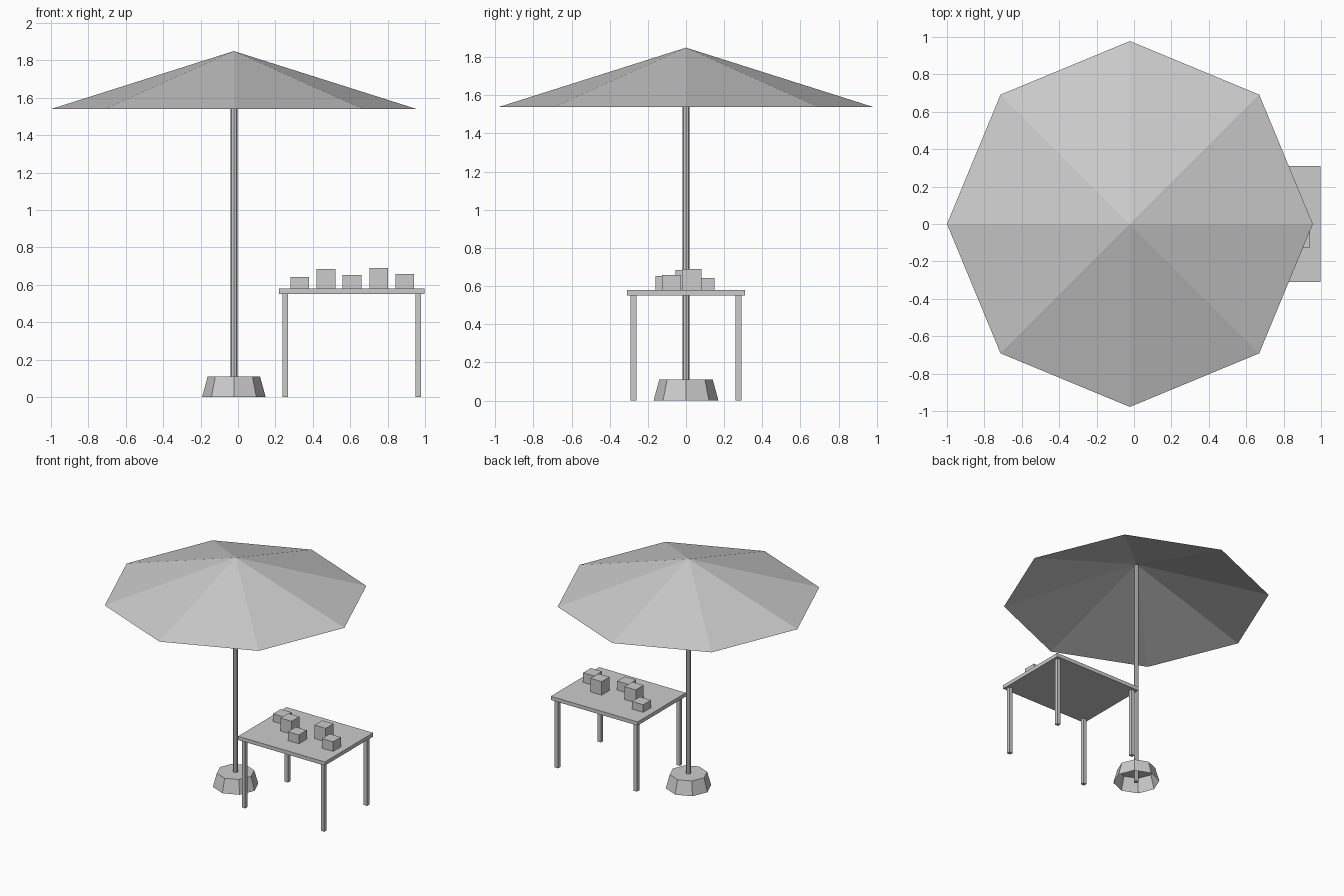
import bpy, bmesh

if "Cube" in bpy.data.objects:
    bpy.data.objects.remove(bpy.data.objects["Cube"])


def finish(bm, name):
    mesh = bpy.data.meshes.new(name)
    bm.to_mesh(mesh)
    bm.free()
    obj = bpy.data.objects.new(name, mesh)
    bpy.context.collection.objects.link(obj)
    return obj


def box(name, centre, size):
    bm = bmesh.new()
    bmesh.ops.create_cube(bm, size=1)
    bmesh.ops.scale(bm, vec=size, verts=bm.verts)
    bmesh.ops.translate(bm, vec=centre, verts=bm.verts)
    return finish(bm, name)


def octagon_cone(name, r_bottom, r_top, z0, z1, open_bottom=False):
    """Eight-sided cone or frustum on the parasol axis."""
    bm = bmesh.new()
    bmesh.ops.create_cone(bm, segments=8, radius1=r_bottom, radius2=r_top,
                          depth=z1 - z0, cap_ends=True)
    if open_bottom:
        bm.normal_update()
        caps = [f for f in bm.faces if f.normal.z < -0.99]
        bmesh.ops.delete(bm, geom=caps, context='FACES_ONLY')
    bmesh.ops.remove_doubles(bm, verts=bm.verts, dist=0.0001)
    bmesh.ops.translate(bm, vec=(AXIS_X, 0, (z0 + z1) / 2), verts=bm.verts)
    return finish(bm, name)


AXIS_X = -0.022

# Parasol: hollow weighted base, pole, open canopy
octagon_cone("parasol_base", 0.17, 0.14, 0, 0.11, open_bottom=True)
octagon_cone("parasol_pole", 0.018, 0.018, 0, 1.84)
octagon_cone("parasol_canopy", 0.978, 0, 1.54, 1.85, open_bottom=True)

# Table top and legs
TABLE_X, TOP_Z = 0.608, 0.58
box("table_top", (TABLE_X, 0, 0.565), (0.78, 0.62, 0.03))
for sx, side in ((-1, "left"), (1, "right")):
    for sy, end in ((-1, "front"), (1, "back")):
        box(f"table_leg_{end}_{side}",
            (TABLE_X + sx * 0.355, sy * 0.275, 0.275), (0.03, 0.03, 0.55))

# Goods on the table: x, y, height
goods = [(0.33, 0.10, 0.062), (0.47, -0.005, 0.105), (0.61, -0.11, 0.072),
         (0.752, 0.03, 0.11), (0.892, -0.075, 0.078)]
for i, (x, y, h) in enumerate(goods, 1):
    box(f"goods_box_{i}", (x, y, TOP_Z + h / 2), (0.1, 0.1, h))
